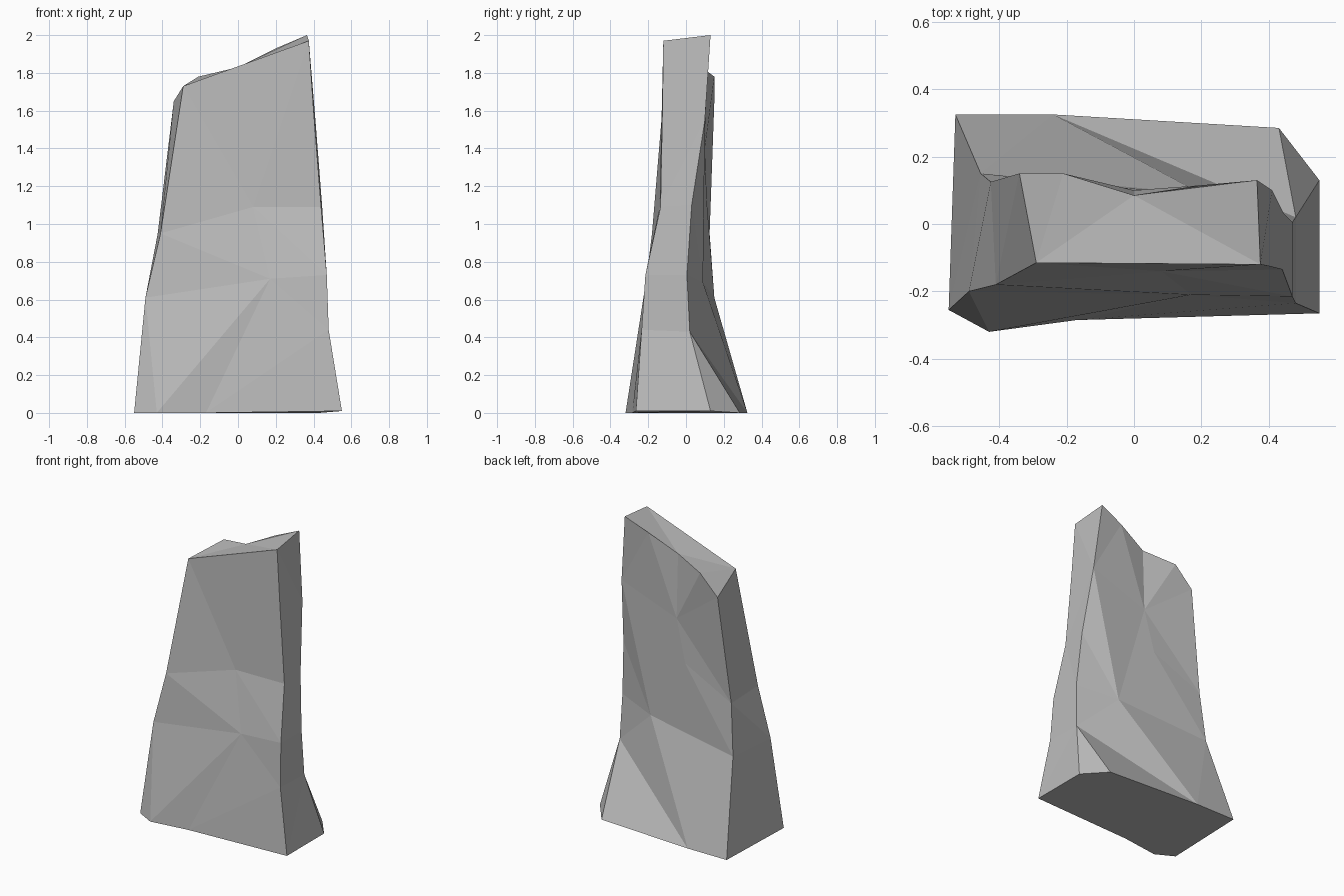
import bpy
import bmesh
from mathutils import Vector

default_cube = bpy.data.objects.get("Cube")
if default_cube:
    bpy.data.objects.remove(default_cube, do_unlink=True)

# Stone colour
stone = bpy.data.materials.new("stone_grey")
stone.use_nodes = True
stone_colour = (0.5, 0.5, 0.5, 1)
stone.diffuse_color = stone_colour
stone.node_tree.nodes["Principled BSDF"].inputs["Base Color"].default_value = stone_colour

# Upright chiselled edges of the slab, each listed from the ground up
left_front = [(-.55, -.255, 0), (-.49, -.2, .61), (-.41, -.18, .95), (-.29, -.115, 1.73)]
front_right = [(.55, -.265, .01), (.48, -.235, .44), (.47, -.215, .73),
               (.44, -.135, 1.09), (.4, -.125, 1.6), (.375, -.12, 1.97)]
front_middle = [(-.17, -.285, 0), (.17, -.21, .71), (.08, -.14, 1.09), front_right[-1]]
back_right = [(.55, .13, .01), (.48, .02, .43), (.47, .005, .73),
              (.445, .03, 1.1), (.41, .1, 1.55), (.365, .13, 2)]
back_middle = [(-.24, .325, 0), (.2, .09, .69), (-.07, .11, 1.12), (0, .1, 1.4), (0, .085, 1.83)]
back_left = [(-.53, .325, 0), (-.455, .15, .61), (-.425, .125, .95),
             (-.34, .15, 1.65), (-.21, .15, 1.78)]

# Extra corners of the foot and of the broken top
front_foot = (-.43, -.32, 0)
back_foot = (.43, .285, 0)
ridge = (.2, .115, 1.93)

# Edges in order around the slab; neighbours share points where facets meet
edges = [
    left_front,
    [front_foot] + left_front[1:],
    [front_foot] + front_middle[1:],
    front_middle,
    front_right,
    back_right,
    [back_foot] + back_right[1:-1] + [ridge],
    back_middle[:2] + [back_right[-2], ridge],
    back_middle[:-1] + [ridge],
    back_middle,
    back_left[:2] + back_middle[2:],
    back_left,
]

bm = bmesh.new()
shared_verts = {}


def vert(point):
    """Return the single vertex at a point."""
    if point not in shared_verts:
        shared_verts[point] = bm.verts.new(Vector(point))
    return shared_verts[point]


def facet(*points):
    """Add a face, dropping repeated points and collapsed faces."""
    corners = list(dict.fromkeys(points))
    if len(corners) > 2:
        bm.faces.new([vert(p) for p in corners])


def zip_edges(left, right):
    """Fill the strip between two upright edges, always climbing the lower side."""
    i = j = 0
    while i < len(left) - 1 or j < len(right) - 1:
        climb_left = j == len(right) - 1 or (
            i < len(left) - 1 and left[i + 1][2] <= right[j + 1][2])
        if climb_left:
            facet(left[i], right[j], left[i + 1])
            i += 1
        else:
            facet(left[i], right[j], right[j + 1])
            j += 1


# Sides
for left, right in zip(edges, edges[1:] + edges[:1]):
    zip_edges(left, right)

# Flat underside
facet(*reversed([edge[0] for edge in edges]))

# Broken top, fanned from the notch in its back rim
notch = back_middle[-1]
rim = list(dict.fromkeys(edge[-1] for edge in edges))
for a, b in zip(rim, rim[1:] + rim[:1]):
    facet(notch, a, b)

bmesh.ops.recalc_face_normals(bm, faces=bm.faces[:])
mesh = bpy.data.meshes.new("rock_slab")
bm.to_mesh(mesh)
bm.free()
mesh.materials.append(stone)
slab = bpy.data.objects.new("rock_slab", mesh)
bpy.context.collection.objects.link(slab)
